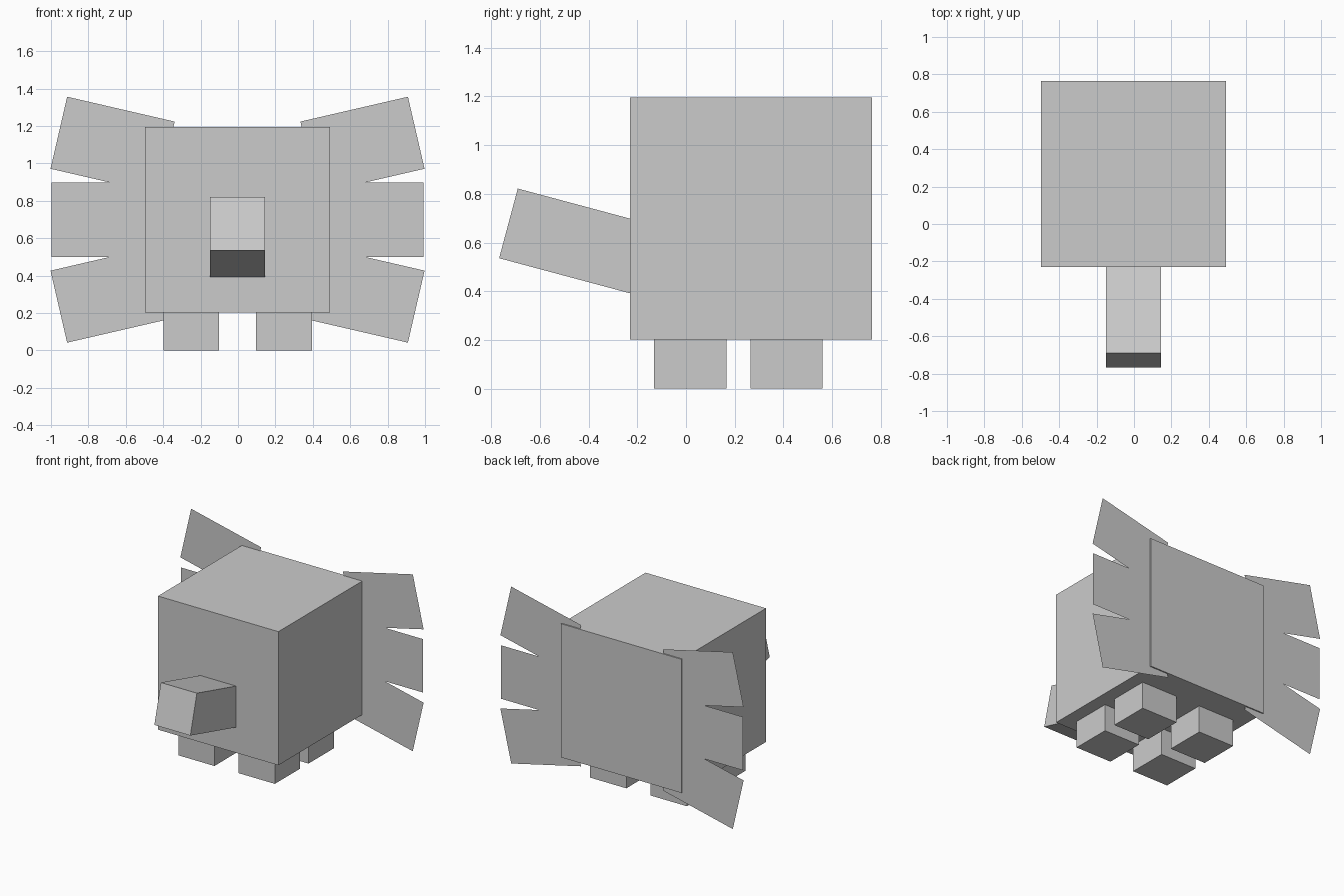
import bpy, bmesh, math
from mathutils import Vector, Matrix

if "Cube" in bpy.data.objects:
    bpy.data.objects.remove(bpy.data.objects["Cube"])

CX = -0.0025  # centre line of the animal

grey = bpy.data.materials.new("plain_grey")
grey.diffuse_color = (0.6, 0.6, 0.6, 1)
grey.use_nodes = True
grey.node_tree.nodes["Principled BSDF"].inputs["Base Color"].default_value = grey.diffuse_color


def finish(name, bm):
    mesh = bpy.data.meshes.new(name)
    bm.to_mesh(mesh)
    bm.free()
    mesh.materials.append(grey)
    obj = bpy.data.objects.new(name, mesh)
    bpy.context.collection.objects.link(obj)
    return obj


def box(name, centre, size, tilt=0.0):
    """Box turned by tilt degrees about the x axis."""
    bm = bmesh.new()
    bmesh.ops.create_cube(bm, size=1, matrix=Matrix.Translation(centre)
                          @ Matrix.Rotation(math.radians(tilt), 4, 'X')
                          @ Matrix.Diagonal((*size, 1)))
    return finish(name, bm)


def fin(name, centre, size, angle, side):
    """Flat sheet in the xz plane, turned by angle degrees, on the given side."""
    bm = bmesh.new()
    a = math.radians(angle)
    corners = []
    for sx, sz in ((-1, -1), (1, -1), (1, 1), (-1, 1)):
        u, v = sx * size[0] / 2, sz * size[1] / 2
        x = centre[0] + u * math.cos(a) - v * math.sin(a)
        z = centre[1] + u * math.sin(a) + v * math.cos(a)
        corners.append(bm.verts.new((CX + side * x, 0.755, z)))
    bm.faces.new(corners)
    return finish(name, bm)


# Cube body
box("body", (CX, 0.2675, 0.6985), (0.99, 0.993, 0.993))

# Trunk-like snout, tilted upward, running into the body
tilt = math.radians(-15)
along = Vector((0, math.cos(tilt), math.sin(tilt)))
tip = Vector((CX, -0.729, 0.6785))
box("snout", tip + along * 0.3, (0.296, 0.6, 0.296), -15)

# Four short legs
for side, label in ((-1, "left"), (1, "right")):
    for y, end in ((0.018, "front"), (0.413, "back")):
        box(f"{end}_{label}_leg", (CX + side * 0.2485, y, 0.101),
            (0.297, 0.297, 0.202))

# Three flat fins fanned out on each side
for side, label in ((-1, "left"), (1, "right")):
    fin(f"upper_{label}_fin", (0.668, 1.0975), (0.59, 0.395), 13, side)
    fin(f"middle_{label}_fin", (0.698, 0.699), (0.594, 0.397), 0, side)
    fin(f"lower_{label}_fin", (0.668, 0.3005), (0.59, 0.395), -13, side)
